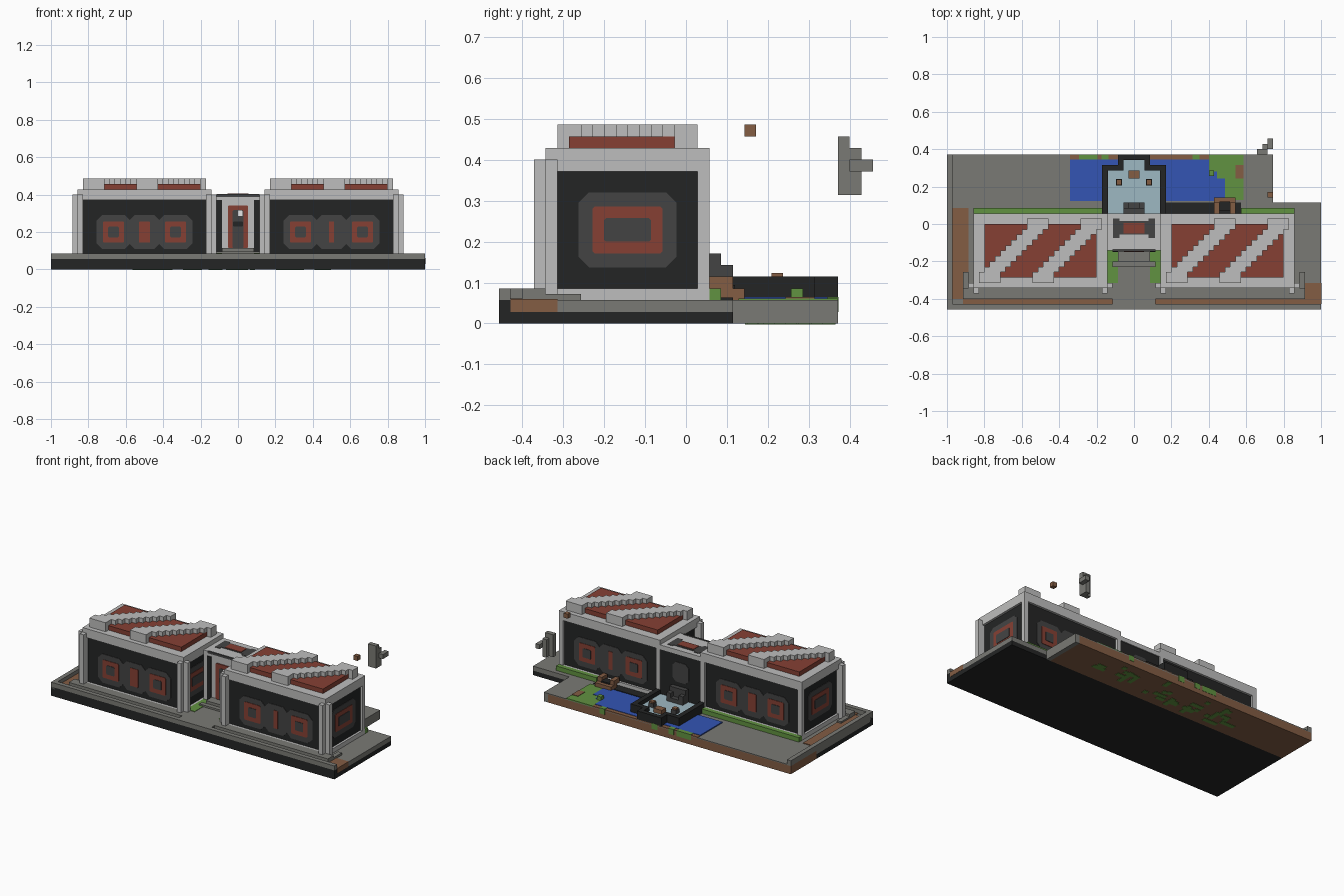
import bpy, bmesh, random

cube = bpy.data.objects.get("Cube")
if cube:
    bpy.data.objects.remove(cube, do_unlink=True)
random.seed(4)
U = 1 / 35  # one block


def material(name, *srgb):
    m = bpy.data.materials.new(name)
    m.use_nodes = True
    col = [((c / 255 + 0.055) / 1.055) ** 2.4 for c in srgb] + [1]
    m.diffuse_color = col
    m.node_tree.nodes["Principled BSDF"].inputs["Base Color"].default_value = col
    return m


LIGHT = material("light stone", 190, 190, 189)
GREY = material("grey stone", 122, 122, 117)
DARK = material("dark grey", 68, 68, 68)
BLACK = material("black stone", 36, 37, 37)
RED = material("brick red", 134, 64, 52)
BROWN = material("earth brown", 131, 93, 68)
GREEN = material("grass green", 97, 146, 65)
BLUE = material("water blue", 51, 85, 180)
PALE = material("pale blue", 158, 184, 194)
WHITE = material("white", 250, 250, 250)

parts = {}


def part(name, mat):
    if name not in parts:
        parts[name] = (bmesh.new(), mat)
    return parts[name][0]


def box(name, mat, x, y, z):
    """Box from three (low, high) ranges in blocks."""
    bm = part(name, mat)
    verts = bmesh.ops.create_cube(bm, size=1)["verts"]
    for v in verts:
        for i, (a, b) in enumerate((x, y, z)):
            v.co[i] = U * (a + (v.co[i] + 0.5) * (b - a))


def plate(name, mat, axis, at, out, mid, z, ha, hz, cut):
    """Thin panel with cut corners on a wall; out is its signed thickness."""
    bm = part(name, mat)
    outline = [(ha, hz - cut), (ha - cut, hz), (cut - ha, hz), (-ha, hz - cut),
               (-ha, cut - hz), (cut - ha, -hz), (ha - cut, -hz), (ha, cut - hz)]
    rings = []
    for d in (at, at + out):
        pts = [(d, mid + a, z + b) if axis == "x" else (mid + a, d, z + b) for a, b in outline]
        rings.append([bm.verts.new([c * U for c in p]) for p in pts])
    bm.faces.new(rings[0])
    bm.faces.new(rings[1])
    for i in range(8):
        j = (i + 1) % 8
        bm.faces.new((rings[0][i], rings[0][j], rings[1][j], rings[1][i]))


def ring(prefix, axis, at, s, mid, z, ha, hz, border, cut):
    """Dark blob, red ring and dark centre, stacked outward."""
    plate(prefix + "_dark", DARK, axis, at, s * 0.1, mid, z, ha + border, hz + border, cut)
    plate(prefix + "_red", RED, axis, at, s * 0.2, mid, z, ha, hz, 0.2)
    plate(prefix + "_centre", DARK, axis, at, s * 0.3, mid, z, ha - 1, hz - 1, 0.15)


# Main slab, kerbs and beds
box("slab_base", BLACK, (-35, 35), (-16, 4), (0, 1))
box("slab_front", BLACK, (-35, 35), (-16, -15), (1, 2))
box("slab_floor", GREY, (-35, 35), (-15, 4), (1, 2))
box("front_kerb", GREY, (-35, 35), (-16, -15), (2, 3))
box("path", GREY, (-4, 4), (-15, -8), (2, 3))
box("left_corner_soil", BROWN, (31, 35.05), (-15, -11), (1, 2.1))
box("right_side_soil", BROWN, (-34, -31), (-14, 3), (1.5, 2.15))
box("side_kerb", GREY, (-35, -34), (-16, 4), (1.5, 3))
for s in (-1, 1):
    def sx(a, b):
        return tuple(sorted((a * s, b * s)))
    box("front_soil", BROWN, sx(4, 32), (-15, -14), (1.5, 2.15))
    box("building_kerb", GREY, sx(4, 32), (-14, -12), (1.5, 3))
    box("building_kerb", GREY, sx(31, 32), (-12, -9), (1.5, 2.5))
    box("entrance_grass", GREEN, sx(3, 5), (-11, -5), (1.5, 3.1))
    box("back_grass", GREEN, sx(6 if s < 0 else 20, 30), (2, 3), (1.5, 3))
box("back_pit", BLACK, (6, 20), (2, 4), (1.5, 2.2))

# Back terrace with water and grass
box("terrace_soil", BROWN, (-35, 25), (4, 13), (0, 1.8))
box("terrace_end", GREY, (25, 26), (4, 13), (0, 2))
box("terrace_top", GREY, (-35, 25), (4, 13), (1.8, 2))
box("terrace_lip", GREY, (-35, -34), (4, 13), (2, 3))
box("terrace_grass", GREEN, (14, 20.5), (4.5, 13), (1.9, 2.15))
box("water", BLUE, (-12, 17), (4.3, 8.5), (1.9, 2.25))
box("water", BLUE, (-12, 14), (8.5, 12.1), (1.9, 2.25))
box("water", BLUE, (14, 15.5), (8.5, 9.8), (1.9, 2.25))
box("bank", BROWN, (-12, 14), (12.1, 13), (1.9, 2.15))
box("soil_patch", BROWN, (19, 20.5), (8.5, 11), (1.9, 2.25))
box("bush", GREEN, (14, 15), (9, 10), (2, 3))
for i in range(7):
    x = random.uniform(-12, 13)
    box("bank_grass", GREEN, (x, x + 1.3), (12.1, 13.05), (1, 2.25))
for i in range(34):
    x, y = random.uniform(-20, 15), random.uniform(5, 11)
    w, d = random.choice(((1, 3), (3, 1), (1, 1), (2, 1)))
    box("underside_roots", GREEN, (x, x + w), (y, min(y + d, 12.8)), (-0.0, 0.1))
for v in part("underside_roots", GREEN).verts:
    v.co.z -= 0.002 if v.co.z < U * 0.05 else 0

# Pool platform, its rim, seat and posts
box("pool_water", PALE, (-5, 5), (2, 10), (2, 3.1))
box("pool_water", PALE, (-2, 2), (10, 12), (2, 3.1))
for s in (-1, 1):
    box("pool_rim", BLACK, sx(4.9, 6), (2, 11), (2, 4))
    box("pool_rim", BLACK, sx(2, 6), (10, 11), (2, 4))
    box("pool_rim", BLACK, sx(2, 3), (11, 13), (2, 4))
    box("seat", DARK, sx(1, 2), (3, 4), (3, 5))
    box("pool_post", DARK, sx(2.2, 3.4), (7.2, 8.4), (3, 4))
    box("post_cap", BROWN, sx(2.3, 3.3), (7.3, 8.3), (4, 4.3))
box("pool_rim", BLACK, (-2, 2), (12, 13), (2, 4))
box("seat", DARK, (-2, 2), (2, 3), (3, 6))
box("seat", DARK, (-2, 2), (3, 4), (3, 4))
box("pool_chest", BROWN, (-1, 1), (8.5, 10), (3, 4))

# Small hutch beside the pool
box("hutch", BROWN, (15, 19), (3, 5), (2, 3))
for x in (15, 18):
    box("hutch", BROWN, (x, x + 1), (2, 4), (3, 4))
box("hutch_inside", BLACK, (16, 18), (2.5, 4.2), (2.5, 3.3))

# Two mirrored halls
for s in (-1, 1):
    box("hall_wall", BLACK, sx(5.6, 29.5), (-11.5, 1.5), (2, 14))
    for x in ((5, 6), (29, 30)):
        for y in ((-12, -11), (1, 2)):
            box("hall_column", LIGHT, sx(*x), y, (2, 15))
        box("hall_beam", LIGHT, sx(*x), (-12, 2), (13, 15))
        box("hall_plinth", LIGHT, sx(*x), (-12, 2), (2, 3))
    for y in ((-12, -11), (1, 2)):
        box("hall_beam", LIGHT, sx(5, 30), y, (13, 15))
        box("hall_plinth", LIGHT, sx(5, 30), y, (2, 3))
    for a, b in ((4, 5), (30, 31)):
        box("outer_pillar", LIGHT, sx(a, b), (-12, -11), (2, 14))
    for a, b in ((5, 6), (29, 30)):
        box("outer_pillar", LIGHT, sx(a, b), (-13, -12), (2, 14))

    # Roof with raised diagonal ridges
    box("roof_ledge", LIGHT, sx(6, 29), (-11, 1), (14, 15))
    box("roof", RED, sx(7, 28), (-10, 0), (15, 16))
    left = 7 if s > 0 else -28
    for start in (left - 1, left + 9):
        for j in range(10):
            lo, hi = max(start + j, left), min(start + j + 4, left + 21)
            box("roof_ridge", LIGHT, (lo, hi), (j - 10, j - 9), (15.9, 17))
            if j in (0, 9):
                y = (-11, -10) if j == 0 else (0, 1)
                box("roof_ridge", LIGHT, (lo, hi), y, (15, 17))
    for x, y in ((left - 1, -11), (left + 19, -1)):
        box("roof_corner", LIGHT, (x, x + 3), (y, y + 2), (15, 17))

    # Wall ornaments, front, back and ends
    for at, out in ((-11.5, -1), (1.5, 1)):
        for off in (-5.8, 5.8):
            ring("long_wall", "y", at, out, s * 17.5 + off, 7, 2, 2, 1.2, 1.1)
        plate("long_wall_dark", DARK, "y", at, out * 0.1, s * 17.5, 7, 2.9, 3.2, 1.1)
        plate("long_wall_red", RED, "y", at, out * 0.2, s * 17.5, 7, 1 if s < 0 else 0.5, 2, 0.1)
    ring("end_wall", "x", s * 29.5, s, -5, 8, 3, 2, 1.2, 0.9)
    ring("inner_wall", "x", s * 5.6, -s, -6.5, 8, 3, 2, 1.2, 0.9)

# Central entrance block
box("entrance", LIGHT, (-5, 5), (-5, 1.5), (2, 14))
box("entrance_back", BLACK, (-5, 5), (1.4, 1.8), (3, 13))
box("entrance_back_beam", LIGHT, (-5, 5), (1, 2), (13, 14))
box("entrance_steps", GREY, (-3, 3), (-7, -5), (2, 4))
box("entrance_steps", GREY, (-4, 4), (-8, -7), (2, 3.4))
for s in (-1, 1):
    box("entrance_strip", BLACK, sx(3, 4), (-5.2, -5), (3, 13))
    box("roof_panel", DARK, sx(2.7, 3.9), (-2.6, 1), (14, 14.1))
box("roof_panel", DARK, (-3, 3), (-2, 0.6), (14, 14.1))
box("roof_panel_red", RED, (-2, 2), (-1.8, 0.2), (14, 14.2))
box("roof_front_dash", DARK, (-4, 4), (-5.1, -4.7), (13.6, 14.1))
plate("door_frame", RED, "y", -5, -0.2, 0, 8, 1.9, 4, 0.2)
plate("door", DARK, "y", -5, -0.25, 0, 7.5, 1, 3.6, 0.2)
plate("door_step", BLACK, "y", -5, -0.28, 0, 8.5, 0.9, 0.5, 0.1)
plate("door_light", WHITE, "y", -5, -0.28, 0.4, 10.5, 0.4, 0.5, 0.05)
plate("back_emblem", DARK, "y", 1.8, 0.1, 0, 9, 2, 2.2, 0.8)

# Floating stones
box("floating_stone", GREY, (23, 25), (13, 14), (11, 16))
box("floating_stone", GREY, (24, 25), (14, 15), (11, 15))
box("floating_stone", GREY, (25, 26), (14, 16), (13, 14))
box("floating_block", BROWN, (25, 26), (5, 6), (16, 17))

# Turn the collected shapes into objects
for name, (bm, mat) in parts.items():
    bmesh.ops.recalc_face_normals(bm, faces=bm.faces)
    mesh = bpy.data.meshes.new(name)
    bm.to_mesh(mesh)
    bm.free()
    mesh.materials.append(mat)
    bpy.context.collection.objects.link(bpy.data.objects.new(name, mesh))
